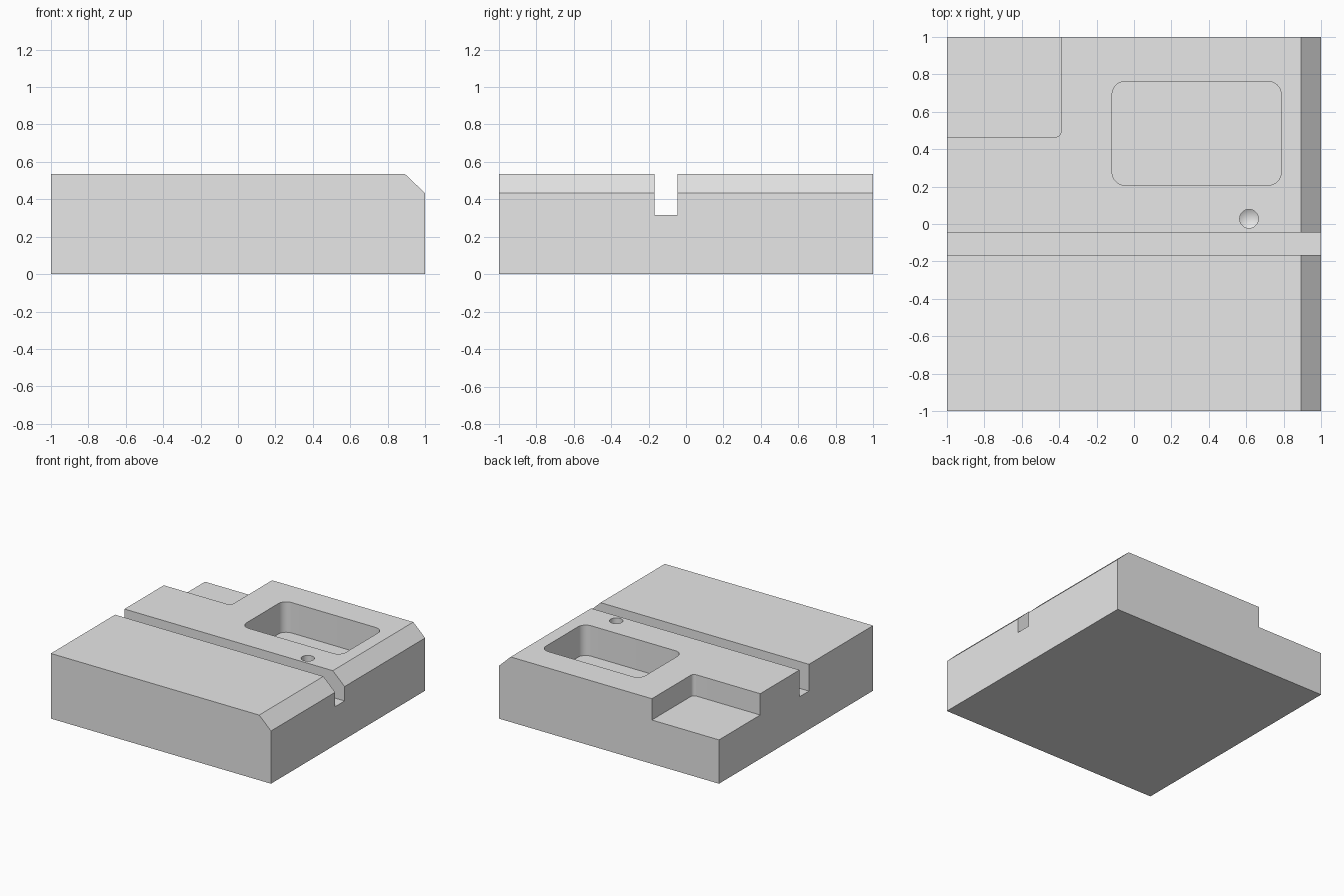
import bpy, bmesh, math
from mathutils import Vector

cube = bpy.data.objects.get("Cube")
if cube:
    bpy.data.objects.remove(cube, do_unlink=True)

TOP = 0.535

grey = bpy.data.materials.new("plain grey")
grey.use_nodes = True
grey.diffuse_color = (0.8, 0.8, 0.8, 1)
grey.node_tree.nodes["Principled BSDF"].inputs["Base Color"].default_value = (0.8, 0.8, 0.8, 1)


def prism(name, outline, direction, tip=0):
    """Extrude a closed outline; a tip pulls the start cap to a point."""
    bm = bmesh.new()
    cap = bm.faces.new([bm.verts.new(p) for p in outline])
    grown = bmesh.ops.extrude_face_region(bm, geom=[cap], use_keep_orig=True)
    verts = [g for g in grown["geom"] if isinstance(g, bmesh.types.BMVert)]
    bmesh.ops.translate(bm, verts=verts, vec=direction)
    if tip:
        poked = bmesh.ops.poke(bm, faces=[cap])
        poked["verts"][0].co.z -= tip
    bmesh.ops.recalc_face_normals(bm, faces=bm.faces[:])
    mesh = bpy.data.meshes.new(name)
    bm.to_mesh(mesh)
    bm.free()
    mesh.materials.append(grey)
    obj = bpy.data.objects.new(name, mesh)
    bpy.context.collection.objects.link(obj)
    return obj


def arc(cx, cy, z, r, start, sweep, steps):
    angles = [start + sweep * i / steps for i in range(steps + 1)]
    return [Vector((cx + r * math.cos(a), cy + r * math.sin(a), z)) for a in angles]


def rounded_rect(x0, x1, y0, y1, r, z):
    centres = [(x1 - r, y1 - r), (x0 + r, y1 - r), (x0 + r, y0 + r), (x1 - r, y0 + r)]
    points = []
    for i, (cx, cy) in enumerate(centres):
        points += arc(cx, cy, z, r, i * math.pi / 2, math.pi / 2, 10)
    return points


# Block with a chamfered edge on its left side
profile = [(-1, 0), (1, 0), (1, 0.433), (0.893, TOP), (-1, TOP)]
block = prism("machined_block", [(x, -1, z) for x, z in profile], (0, 2, 0))

# Cutters: through slot, rounded pocket, corner step and drilled hole
up = (0, 0, 1)
slot = [(-1.2, -0.167, 0.315), (1.2, -0.167, 0.315), (1.2, -0.045, 0.315), (-1.2, -0.045, 0.315)]
cutters = [
    prism("slot_cutter", slot, up),
    prism("pocket_cutter", rounded_rect(-0.117, 0.787, 0.207, 0.762, 0.07, 0.285), up),
    prism("corner_step_cutter", rounded_rect(-1.2, -0.39, 0.465, 1.2, 0.03, 0.36), up),
    prism("hole_cutter", arc(0.615, 0.028, 0.3, 0.05, 0, math.tau, 40)[:-1], up, tip=0.03),
]

bpy.ops.object.select_all(action='DESELECT')
block.select_set(True)
bpy.context.view_layer.objects.active = block
for cutter in cutters:
    cutter.hide_render = True
    cut = block.modifiers.new(cutter.name, 'BOOLEAN')
    cut.operation = 'DIFFERENCE'
    cut.solver = 'EXACT'
    cut.object = cutter
    bpy.ops.object.modifier_apply(modifier=cut.name)
    bpy.data.objects.remove(cutter, do_unlink=True)

bpy.ops.object.shade_smooth_by_angle(angle=math.radians(30))
